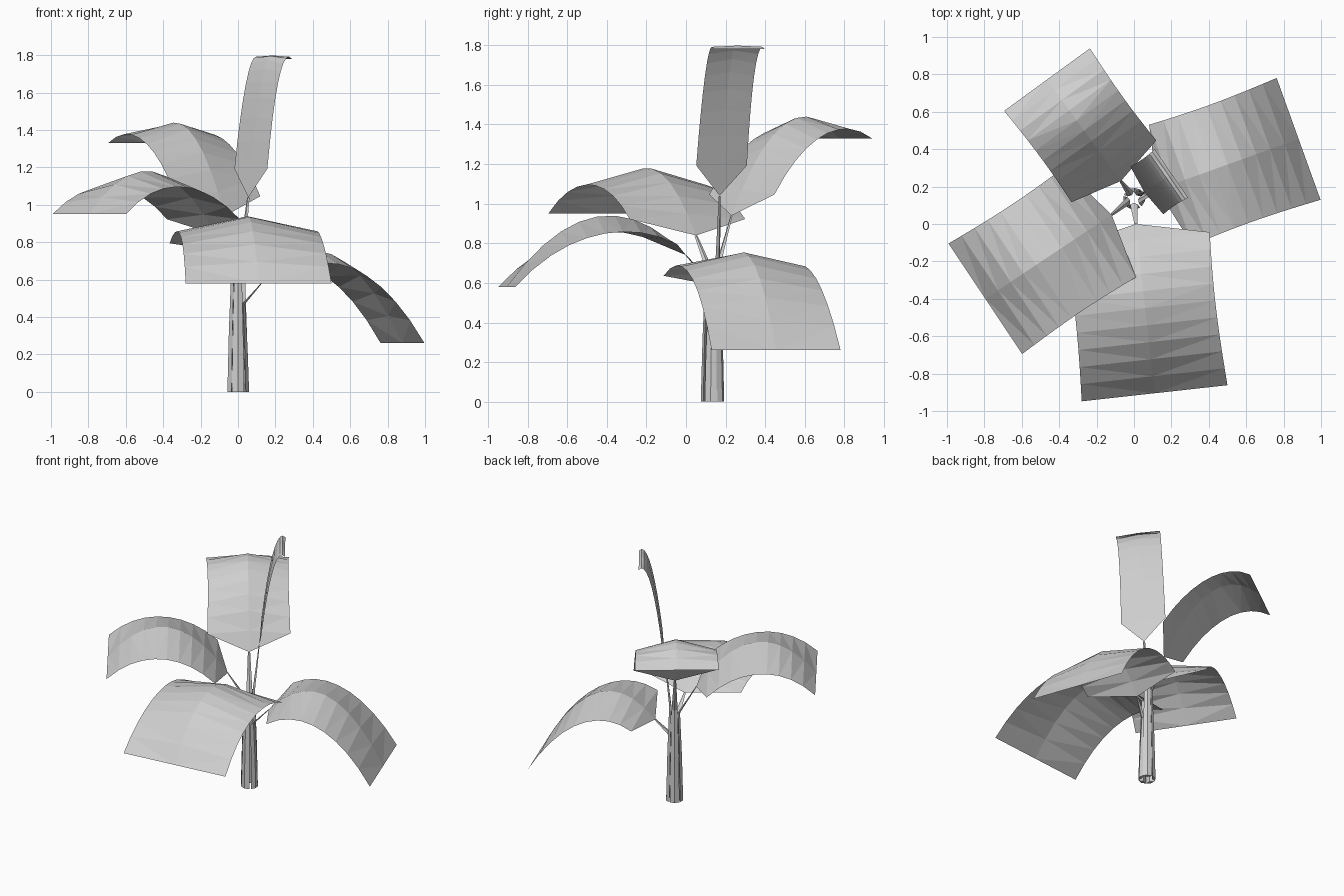
import bpy, bmesh, math
from mathutils import Vector

if "Cube" in bpy.data.objects:
    bpy.data.objects.remove(bpy.data.objects["Cube"])

grey = bpy.data.materials.new("pale grey")
grey.diffuse_color = (0.62, 0.62, 0.62, 1)
grey.use_nodes = True
grey.node_tree.nodes["Principled BSDF"].inputs["Base Color"].default_value = grey.diffuse_color
AXIS = Vector((0, 0.135, 0))      # centre of the trunk
ROWS = 9


def make(name, bm):
    me = bpy.data.meshes.new(name)
    bm.to_mesh(me)
    bm.free()
    me.materials.append(grey)
    ob = bpy.data.objects.new(name, me)
    bpy.context.collection.objects.link(ob)


def leaf(name, base, tip, half, peak, droop):
    """Square-ended blade: parabolic arch, folded down along the midrib."""
    bm = bmesh.new()
    base, tip = Vector(base), Vector(tip)
    run = Vector((tip.x - base.x, tip.y - base.y, 0))
    side = Vector((-run.y, run.x, 0)).normalized()
    H, E = peak - base.z, tip.z - base.z
    a = 2 * H + 2 * math.sqrt(H * (H - E))
    root = bm.verts.new(base)
    prev = None
    for i in range(ROWS + 1):
        t = 0.095 + 0.905 * i / ROWS
        mid = base + run * t + Vector((0, 0, a * t + (E - a) * t * t))
        sag = math.sin(math.pi * t)
        w = half - 0.04 * half * sag
        row = [bm.verts.new(mid + side * w * s - Vector((0, 0, droop * sag * abs(s))))
               for s in (-1, 0, 1)]
        for k in range(2):
            if prev:
                bm.faces.new((prev[k + 1], prev[k], row[k], row[k + 1]))
            else:
                bm.faces.new((root, row[k], row[k + 1]))
        prev = row
    bmesh.ops.triangulate(bm, faces=[f for f in bm.faces if len(f.verts) == 4])
    bmesh.ops.recalc_face_normals(bm, faces=bm.faces)
    if sum(f.normal.z for f in bm.faces) < 0:
        bmesh.ops.reverse_faces(bm, faces=bm.faces)
    make(name, bm)


def sheath(name, angle, split, base):
    """Trunk segment that narrows into the stalk of one leaf."""
    bm = bmesh.new()
    ang = math.radians(angle)

    def section(r):
        pts = [(r, -34), (r * 1.04, 0), (r, 34), (r * 0.6, 0)]
        return [Vector((q * math.cos(ang + math.radians(d)),
                        q * math.sin(ang + math.radians(d)), 0)) for q, d in pts]

    rings = []
    for r, z in ((0.058, 0), (0.05, split * 0.5), (0.037, split)):
        rings.append([bm.verts.new(AXIS + p + Vector((0, 0, z))) for p in section(r)])
    end = section(0.014)
    mid = sum(end, Vector()) / 4
    rings.append([bm.verts.new(Vector(base) + p - mid) for p in end])
    for lo, hi in zip(rings, rings[1:]):
        for k in range(4):
            n = (k + 1) % 4
            bm.faces.new((lo[k], lo[n], hi[n], hi[k]))
    bm.faces.new(rings[0][::-1])
    bm.faces.new(rings[-1])
    bmesh.ops.recalc_face_normals(bm, faces=bm.faces)
    make(name, bm)


# name, base, tip, half width, peak height, fold, sheath angle, stalk split height
LEAVES = [
    ("front", (0.01, 0.0, 0.74), (0.11, -0.905, 0.58), 0.392, 0.94, 0.085, -90, 0.62),
    ("right", (0.125, 0.183, 0.58), (0.88, 0.455, 0.26), 0.346, 0.755, 0.075, -10, 0.47),
    ("upright", (0.055, 0.17, 1.04), (0.2, 0.27, 1.78), 0.157, 1.80, 0.02, 55, 0.70),
    ("back", (-0.07, 0.23, 0.94), (-0.465, 0.772, 1.33), 0.284, 1.44, 0.08, 126, 0.68),
    ("left", (-0.12, 0.05, 0.84), (-0.795, -0.40, 0.95), 0.355, 1.18, 0.085, 200, 0.65),
]
for n, base, tip, half, peak, droop, angle, split in LEAVES:
    leaf(n + "_leaf", base, tip, half, peak, droop)
    sheath(n + "_stalk", angle, split, base)
